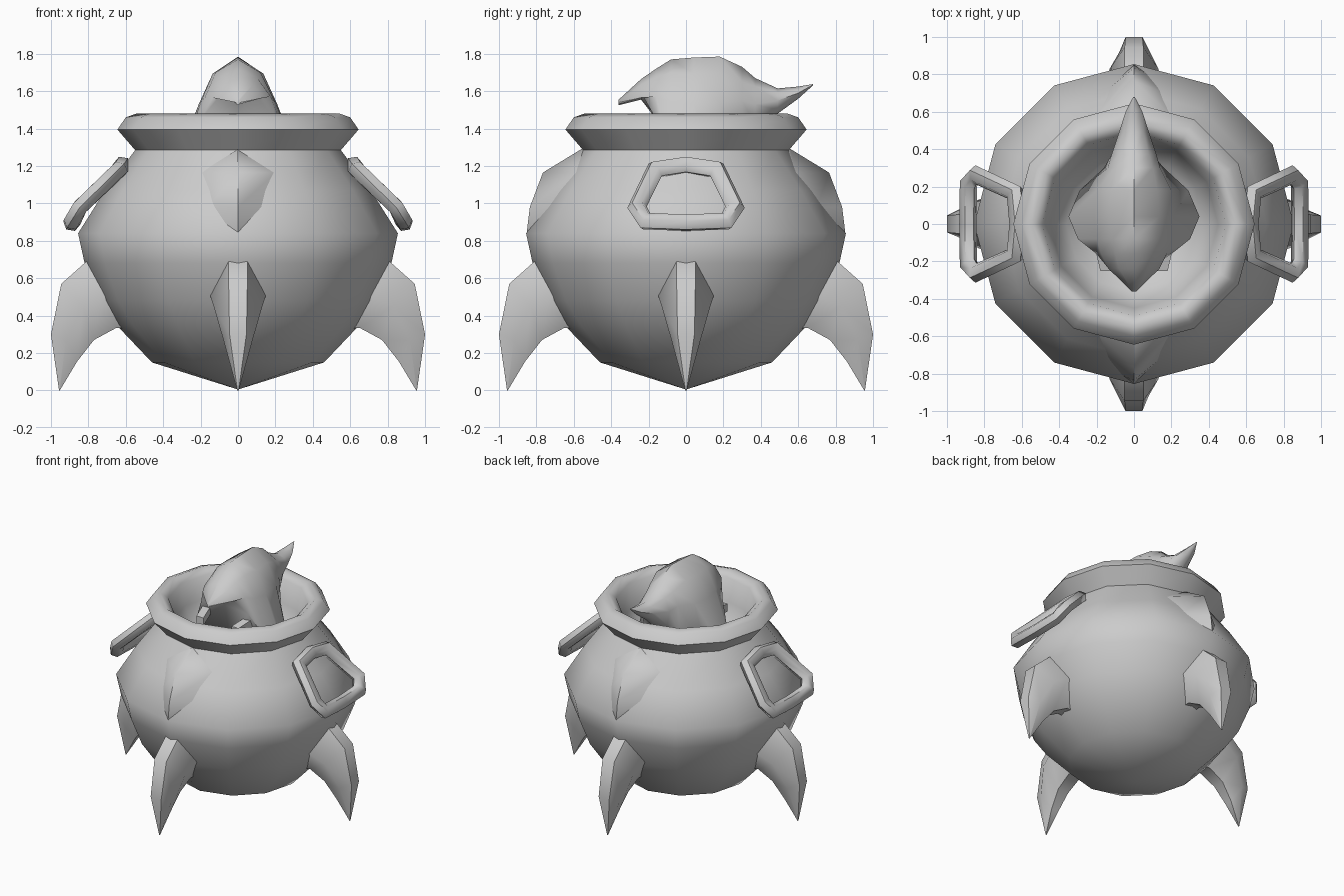
import bpy, bmesh, math
from mathutils import Vector, Matrix

if "Cube" in bpy.data.objects:
    bpy.data.objects.remove(bpy.data.objects["Cube"])

iron = bpy.data.materials.new("grey_iron")
iron.diffuse_color = (0.6, 0.6, 0.6, 1)
iron.use_nodes = True
iron.node_tree.nodes["Principled BSDF"].inputs["Base Color"].default_value = iron.diffuse_color


def loft(name, rings, closed=False, cap=True, spin=0.0, angle=60):
    """Skin a list of equal-length point rings into one smooth object."""
    bm = bmesh.new()
    vs = [[bm.verts.new(p) for p in r] for r in rings]
    n = len(rings[0])
    for i in range(len(vs) if closed else len(vs) - 1):
        a, b = vs[i], vs[(i + 1) % len(vs)]
        for j in range(n):
            k = (j + 1) % n
            bm.faces.new((a[j], a[k], b[k], b[j]))
    if cap and not closed:
        bm.faces.new(vs[0])
        bm.faces.new(vs[-1])
    bmesh.ops.remove_doubles(bm, verts=bm.verts, dist=0.0005)
    bmesh.ops.recalc_face_normals(bm, faces=bm.faces)
    bm.transform(Matrix.Rotation(spin, 4, 'Z'))
    me = bpy.data.meshes.new(name)
    bm.to_mesh(me)
    bm.free()
    ob = bpy.data.objects.new(name, me)
    bpy.context.collection.objects.link(ob)
    me.materials.append(iron)
    bpy.ops.object.select_all(action='DESELECT')
    ob.select_set(True)
    bpy.context.view_layer.objects.active = ob
    bpy.ops.object.shade_smooth_by_angle(angle=math.radians(angle))
    return ob


def lathe(name, profile, sides=12):
    turns = [2 * math.pi * i / sides for i in range(sides)]
    return loft(name, [[(r * math.cos(t), r * math.sin(t), z) for t in turns]
                       for r, z in profile], cap=False)


def mirrored(half, y):
    """Section across x at depth y, from a half outline that starts on the centre line."""
    right = [(x, y, z) for x, z in half]
    return right + [(-x, y, z) for x, z in reversed(half[1:])]


# Pot: round belly, rolled rim and inner funnel in one lathe
lathe("pot", [(0, 0.005), (0.46, 0.15), (0.65, 0.35), (0.74, 0.48), (0.82, 0.68), (0.855, 0.84),
              (0.71, 1.07), (0.55, 1.285), (0.645, 1.395), (0.60, 1.46), (0.545, 1.48),
              (0.49, 1.44), (0.45, 1.28), (0.36, 1.08), (0, 1.0)])

# Four claw legs, each section a hexagon of outer, side and inner edges (radius, height, half width)
leg_sections = [
    [(0.76, 0.72, 0.05), (0.66, 0.52, 0.15), (0.60, 0.33, 0.05)],
    [(0.81, 0.69, 0.05), (0.73, 0.50, 0.147), (0.65, 0.335, 0.05)],
    [(0.945, 0.57, 0.05), (0.83, 0.45, 0.13), (0.77, 0.27, 0.045)],
    [(1.0, 0.30, 0.045), (0.92, 0.27, 0.078), (0.86, 0.155, 0.03)],
    [(0.957, 0.0, 0.003), (0.955, 0.0, 0.004), (0.953, 0.0, 0.003)]]
for i, side in enumerate(("right", "back", "left", "front")):
    rings = [[(r, w, z) for r, z, w in s] + [(r, -w, z) for r, z, w in reversed(s)]
             for s in leg_sections]
    loft(side + "_leg", rings, spin=i * math.pi / 2)

# Two trapezoid ring handles lying against the shoulders
half = [(0.62, 0, 1.205), (0.635, 0.165, 1.18), (0.845, 0.262, 0.98),
        (0.885, 0.215, 0.905), (0.888, 0, 0.897)]
path = [Vector(p) for p in half + [(x, -y, z) for x, y, z in half[-2:0:-1]]]
normal = Vector((0.77, 0, 0.64)).normalized()
for side, spin in (("right", 0), ("left", math.pi)):
    rings = []
    for i, p in enumerate(path):
        d0 = (p - path[i - 1]).normalized()
        d1 = (path[(i + 1) % len(path)] - p).normalized()
        across = (d0 + d1).normalized().cross(normal).normalized()
        across /= max(0.75, d0.dot((d0 + d1).normalized()))
        rings.append([p + 0.047 * (across * math.cos(t) + normal * math.sin(t))
                      for t in (math.pi * k / 3 for k in range(6))])
    loft(side + "_handle", rings, closed=True, spin=spin)

# Pointed bosses on the front and back shoulders
boss = [mirrored([(0, -0.57 + d), (0, -0.5)], 0) for d in (0,)]
boss_rows = [  # height, ridge depth, half width, side depth
    (1.29, 0.56, 0.002, 0.54), (1.165, 0.765, 0.20, 0.58),
    (0.98, 0.835, 0.165, 0.70), (0.84, 0.852, 0.10, 0.79), (0.72, 0.80, 0.02, 0.77)]
for side, spin in (("front", 0), ("back", math.pi)):
    rings = [[(w, -e, z), (0, -d, z), (-w, -e, z), (0, -e + 0.06, z)]
             for z, d, w, e in boss_rows]
    loft(side + "_boss", rings, spin=spin)

# Hooded shape in the pot: overhanging front point, domed crown, trailing tail
hood = [
    (-0.36, [(0, 1.555), (0.008, 1.55), (0.012, 1.54), (0.006, 1.53), (0, 1.525)]),
    (-0.24, [(0, 1.665), (0.08, 1.635), (0.135, 1.565), (0.085, 1.59), (0, 1.555)]),
    (-0.16, [(0, 1.72), (0.10, 1.675), (0.175, 1.57), (0.20, 1.45), (0, 1.47)]),
    (-0.08, [(0, 1.77), (0.12, 1.70), (0.20, 1.54), (0.30, 1.25), (0, 1.1)]),
    (0.04, [(0, 1.78), (0.135, 1.695), (0.21, 1.53), (0.35, 1.17), (0, 1.05)]),
    (0.18, [(0, 1.785), (0.125, 1.70), (0.20, 1.54), (0.29, 1.2), (0, 1.05)]),
    (0.30, [(0, 1.73), (0.10, 1.65), (0.14, 1.55), (0.16, 1.32), (0, 1.25)]),
    (0.37, [(0, 1.67), (0.08, 1.625), (0.12, 1.53), (0.10, 1.42), (0, 1.37)]),
    (0.49, [(0, 1.615), (0.05, 1.595), (0.08, 1.55), (0.05, 1.50), (0, 1.48)]),
    (0.60, [(0, 1.625), (0.03, 1.61), (0.045, 1.59), (0.025, 1.57), (0, 1.56)]),
    (0.68, [(0, 1.638), (0.003, 1.637), (0.004, 1.635), (0.003, 1.633), (0, 1.632)])]
loft("hood", [[(x, y, z) for x, z in h] + [(-x, y, z) for x, z in h[-2:0:-1]]
              for y, h in hood])

# Small arms reaching out below the hood
for side, s in (("right", 1), ("left", -1)):
    loft(side + "_arm", [[(s * (x + dx), y, z + dz) for dx, dz in
                          ((-0.03, -0.03), (0.03, -0.03), (0.03, 0.03), (-0.03, 0.03))]
                         for x, y, z in ((0.19, -0.08, 1.38), (0.15, -0.25, 1.34))])
